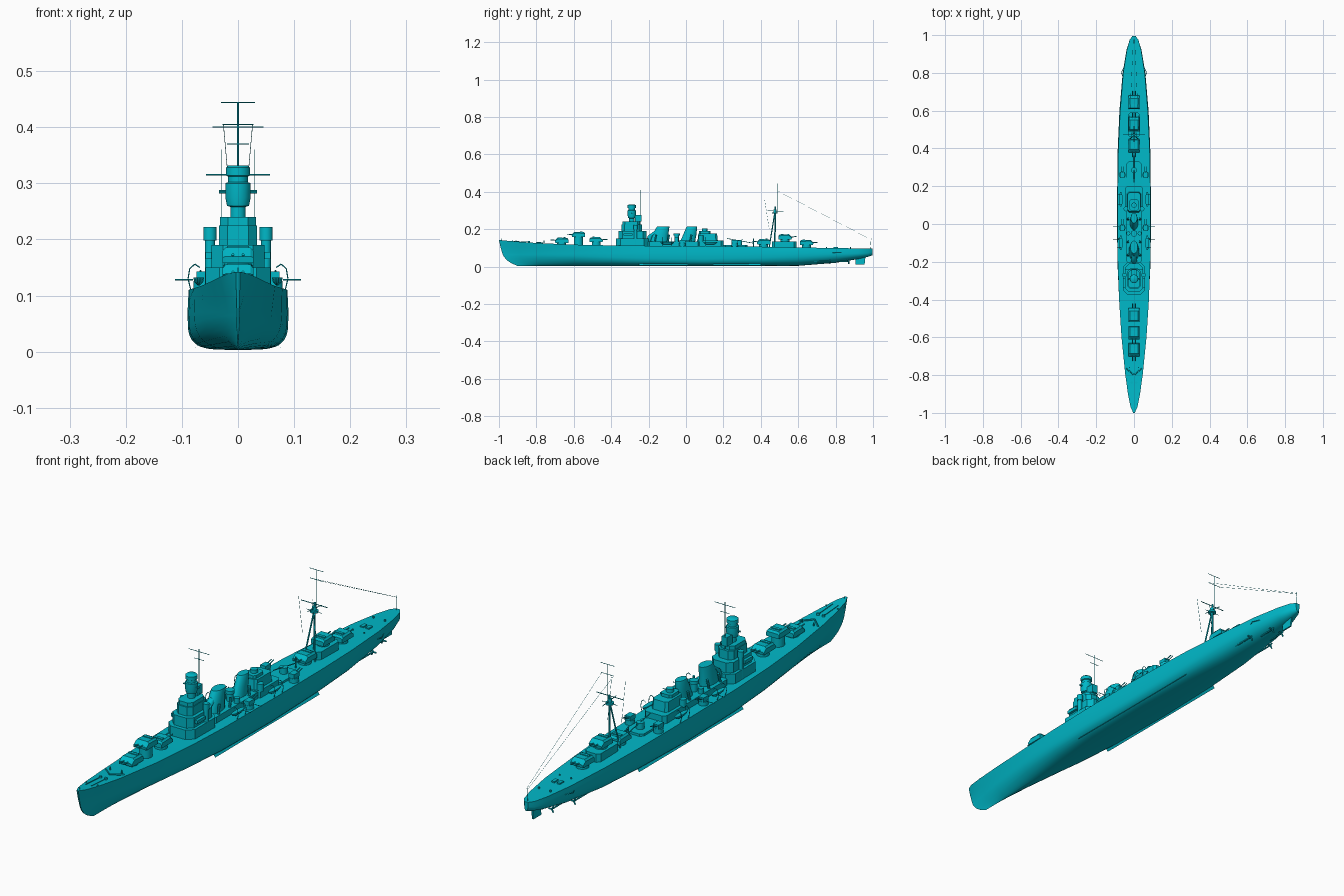
import bpy, bmesh, math
from mathutils import Vector

mat = bpy.data.materials.new("teal_paint")
mat.diffuse_color = (0.0, 0.48, 0.58, 1)

def mesh(name, verts, faces, smooth=None):
    me = bpy.data.meshes.new(name)
    me.from_pydata(verts, [], faces)
    bm = bmesh.new()
    bm.from_mesh(me)
    bmesh.ops.remove_doubles(bm, verts=bm.verts, dist=1e-6)
    bmesh.ops.recalc_face_normals(bm, faces=bm.faces)
    bm.to_mesh(me)
    bm.free()
    ob = bpy.data.objects.new(name, me)
    bpy.context.collection.objects.link(ob)
    me.materials.append(mat)
    if smooth:
        bpy.ops.object.select_all(action='DESELECT')
        ob.select_set(True)
        bpy.context.view_layer.objects.active = ob
        bpy.ops.object.shade_smooth_by_angle(angle=math.radians(smooth))
    return ob

def skin(name, rings, smooth=None):
    """Closed rings of equal length joined in order, with capped ends."""
    n = len(rings[0])
    verts = [p for r in rings for p in r]
    faces = [(i*n+j, i*n+(j+1) % n, (i+1)*n+(j+1) % n, (i+1)*n+j)
             for i in range(len(rings)-1) for j in range(n)]
    faces += [tuple(range(n)), tuple(range(len(verts)-n, len(verts)))]
    return mesh(name, verts, faces, smooth)

def box(name, x, y, z0, z1, hx, hy):
    return skin(name, [[(x-hx, y-hy, z), (x+hx, y-hy, z), (x+hx, y+hy, z), (x-hx, y+hy, z)] for z in (z0, z1)])

def house(name, y0, y1, hw, z0, z1, c=0.02, taper=1.0):
    """Deckhouse with chamfered corners."""
    m, h = (y0+y1)/2, (y1-y0)/2
    o = [(-hw+c, -h), (hw-c, -h), (hw, -h+c), (hw, h-c), (hw-c, h), (-hw+c, h), (-hw, h-c), (-hw, -h+c)]
    return skin(name, [[(x*k, m+y*k, z) for x, y in o] for z, k in ((z0, 1), (z1, taper))])

def stack(name, rings, n=16):
    """Rings of (x, y, z, rx, ry)."""
    a = [2*math.pi*(i+.5)/n for i in range(n)]
    return skin(name, [[(x+rx*math.cos(t), y+ry*math.sin(t), z) for t in a] for x, y, z, rx, ry in rings], 40)

def drum(name, x, y, z0, z1, r, n=16):
    return stack(name, [(x, y, z0, r, r), (x, y, z1, r, r)], n)

def rod(name, a, b, r=0.0015, n=6):
    a, b = Vector(a), Vector(b)
    q = (b-a).to_track_quat('Z', 'Y')
    ring = [q @ Vector((r*math.cos(6.28319*i/n), r*math.sin(6.28319*i/n), 0)) for i in range(n)]
    return skin(name, [[c+p for p in ring] for c in (a, b)])

# hull: stations of y, deck half width, waterline half width, fullness, keel z, deck z
stations = [(-1, .004, .002, 1.3, .003, .142), (-.97, .018, .006, 1.3, .003, .139),
    (-.9, .032, .018, 1.3, .003, .133), (-.8, .046, .034, 1.5, .003, .126),
    (-.6, .066, .06, 1.9, .003, .117), (-.4, .079, .078, 2.7, .003, .113),
    (-.2, .086, .088, 3.5, .003, .111), (.1, .088, .09, 4, .003, .110),
    (.4, .083, .086, 3.2, .003, .106), (.6, .073, .077, 2.6, .004, .102),
    (.8, .057, .06, 2.2, .02, .099), (.92, .038, .04, 2, .04, .097),
    (.975, .023, .023, 2, .053, .096), (.996, .008, .008, 2, .06, .096)]
rings = []
for y, wd, ww, n, zk, zd in stations:
    zw, half = max(.07, zk+.02), []
    for k in range(9):
        a = k*math.pi/16
        half.append((ww*math.sin(a)**(2/n), zk+(zw-zk)*(1-max(math.cos(a), 0)**(2/n))))
    half += [((ww+wd)/2, (zw+zd)/2), (wd, zd)]
    blend = max(0, min(1, (-.75-y)/.25))
    def pt(s, x, z):
        u = max(0, 1-z/.142)
        return (s*x, y+blend*(.03*u+.08*u**5), z)
    rings.append([pt(1, *p) for p in half] + [pt(-1, *p) for p in half[:0:-1]])
skin("hull", rings, 35)

# underwater gear
skin("rudder", [[(w, y, z) for y, z in ((.905, .012), (.955, .012), (.96, .06), (.91, .06))] for w in (-.003, .003)])
for s in (-1, 1):
    skin("bilge_keel", [[(s*.066, y, .02), (s*.076, y, .006), (s*.067, y, .017)] for y in (-.25, .4)])
    for x, y in ((.05, .77), (.024, .87)):
        rod("shaft", (s*x, y-.2, .026), (s*x, y, .026), .003, 8)
        rod("shaft_strut", (s*x, y-.01, .026), (s*x*.7, y-.01, .06), .002)
        for k in range(3):
            t = k*2.094
            rod("propeller_blade", (s*x, y, .026), (s*x+.014*math.cos(t), y, .026+.014*math.sin(t)), .003)
    rod("propeller_guard", (s*.055, .77, .075), (s*.067, .80, .075))
    rod("propeller_guard", (s*.067, .80, .075), (s*.054, .83, .075))

# main gun turrets: y, deck z, roof z, facing
for y, zb, zt, f in ((-.665, .115, .155, -1), (-.575, .115, .186, -1), (-.48, .112, .158, 1),
                     (.415, .104, .147, -1), (.53, .102, .173, 1), (.645, .1, .143, 1)):
    z0 = zt-.028
    drum("barbette", 0, y, zb-.004, z0, .024, 20)
    prof = [(-.036, z0), (.034, z0), (.036, z0+.012), (.02, zt), (-.03, zt-.002), (-.036, z0+.018)]
    skin("turret", [[(w, y+f*p, z0+(z-z0)*k) for p, z in prof]
                    for w, k in ((-.028, .75), (-.022, 1), (.022, 1), (.028, .75))])
    box("turret_rangefinder", 0, y-f*.015, zt-.008, zt+.002, .02, .006)
    for s in (-1, 1):
        rod("gun_barrel", (s*.009, y+f*.025, z0+.013), (s*.009, y+f*.06, z0+.015), .0025, 8)
house("aft_turret_house", .46, .59, .033, .1, .135, .012)

# bridge
house("bridge_base", -.375, -.2, .058, .105, .15, .025)
house("bridge_lower", -.36, -.21, .047, .15, .19, .02)
house("bridge_middle", -.345, -.235, .034, .19, .225, .015)
house("bridge_top", -.34, -.245, .032, .225, .24, .014)
tower = ((.24, .014), (.258, .014), (.26, .02), (.275, .023), (.3, .023),
         (.302, .018), (.312, .018), (.314, .022), (.328, .022), (.332, .017))
stack("tower", [(0, -.29, z, r, r) for z, r in tower])
rod("rangefinder", (-.034, -.29, .285), (.034, -.29, .285), .003, 8)
box("tower_back", 0, -.255, .24, .275, .012, .018)
for s in (-1, 1):
    drum("director_base", s*.05, -.27, .11, .198, .009, 12)
    drum("director", s*.05, -.27, .198, .222, .012, 12)
    box("bridge_wing", s*.042, -.31, .165, .178, .016, .025)
    rod("bridge_leg", (s*.016, -.23, .15), (s*.008, -.262, .27), .003)

# funnels
stack("front_funnel", [(0, -.15, .105, .03, .055), (0, -.14, .16, .026, .045),
                       (0, -.125, .205, .022, .036), (0, -.122, .213, .02, .034)])
stack("front_funnel_trunk", [(0, -.205, .12, .018, .015), (0, -.19, .165, .016, .014), (0, -.15, .19, .012, .02)], 12)
stack("rear_funnel", [(0, 0, .105, .024, .045), (0, .02, .17, .02, .036),
                      (0, .03, .207, .018, .03), (0, .032, .213, .016, .028)])
house("funnel_deckhouse", -.21, .08, .042, .105, .135, .015)
drum("searchlight_tower", 0, -.05, .13, .165, .012)
drum("searchlight", 0, -.05, .165, .178, .017)
for s in (-1, 1):
    for y in (-.17, -.1, .02):
        rod("vent_pipe", (s*.033, y, .12), (s*.03, y+.01, .17), .005, 8)

# midship house and hangar
house("hangar_base", .06, .2, .048, .104, .14, .012)
house("hangar", .062, .17, .036, .14, .178, .01, .92)
house("aft_control", .07, .13, .024, .178, .19, .008)
drum("aft_director", 0, .1, .19, .203, .014)
house("catapult_deck", .2, .33, .04, .104, .116, .012)
drum("aft_tub", 0, .285, .11, .14, .015)
for s in (-1, 1):
    drum("hangar_tub", s*.042, .08, .135, .165, .013, 12)
    drum("light_gun_tub", s*.03, -.05, .13, .155, .011, 12)
    # secondary guns
    for y in (-.02, .26):
        drum("gun_platform", s*.062, y, .104, .126, .018, 12)
        box("gun_shield", s*.062, y, .126, .143, .012, .016)
        for d in (-.005, .005):
            rod("small_gun", (s*.062+d, y+.012, .136), (s*.062+d, y+.045, .144), .0018)
    # ship's boats with davits and boom
    for y in (-.1, .13):
        stack("boat", [(s*.07, y, .118, .002, .02), (s*.07, y, .124, .008, .034), (s*.07, y, .132, .01, .04)], 12)
        for d in (-.025, .025):
            path = [(.083, .105), (.089, .13), (.086, .148), (.077, .156), (.068, .15)]
            for a, b in zip(path, path[1:]):
                rod("davit", (s*a[0], y+d, a[1]), (s*b[0], y+d, b[1]), .0012)
    for y in (-.08, -.015):
        rod("boat_boom", (s*.08, y, .128), (s*.112, y, .128), .0012)
    # deck fittings
    for y in (-.91, -.76, .75, .88):
        z = .13 if y < 0 else .097
        drum("bollard", s*.025, y, z-.004, z+.008, .003, 8)
    drum("capstan", s*.012, -.84, .122, .136, .006, 10)
    rod("anchor_chain", (s*.012, -.84, .131), (s*.012, -.93, .137), .0015)
    rod("breakwater", (0, -.8, .13), (s*.04, -.765, .126), .003)
    box("deck_hatch", s*.012, .8, .095, .104, .007, .012)

# aircraft crane
rod("crane_post", (0, .36, .1), (0, .36, .15), .003)
rod("crane_arm", (0, .36, .125), (0, .22, .15), .002)

# masts, yards and rigging
rod("foremast", (0, -.242, .19), (0, -.242, .41), .0016)
for z, w in ((.4, .045), (.37, .02)):
    rod("fore_yard", (-w, -.242, z), (w, -.242, z), .001)
rod("mainmast", (0, .475, .13), (0, .478, .32), .004, 8)
for s in (-1, 1):
    rod("mast_leg", (s*.024, .445, .104), (0, .475, .29), .003)
    rod("stay", (s*.03, .42, .36), (s*.03, .445, .2), .0006)
rod("main_yard", (-.033, .475, .286), (.033, .475, .286), .001)
drum("mast_platform", 0, .475, .283, .29, .016, 12)
drum("mast_top", 0, .475, .29, .305, .008, 10)
rod("cross_yard", (-.057, .475, .315), (.057, .475, .315), .0015)
rod("fore_aft_yard", (0, .435, .3), (0, .52, .292), .0015)
rod("topmast", (0, .488, .29), (0, .488, .445), .0015)
for z, w in ((.444, .03), (.405, .028)):
    rod("top_yard", (-w, .488, z), (w, .488, z), .001)
rod("flagstaff", (0, .985, .094), (0, .99, .15), .001)
rod("jackstaff", (0, -.985, .138), (0, -.985, .15), .001)
for s in (-1, 1):
    rod("aerial_wire", (s*.026, .488, .405), (s*.003, .988, .145), .0005)
